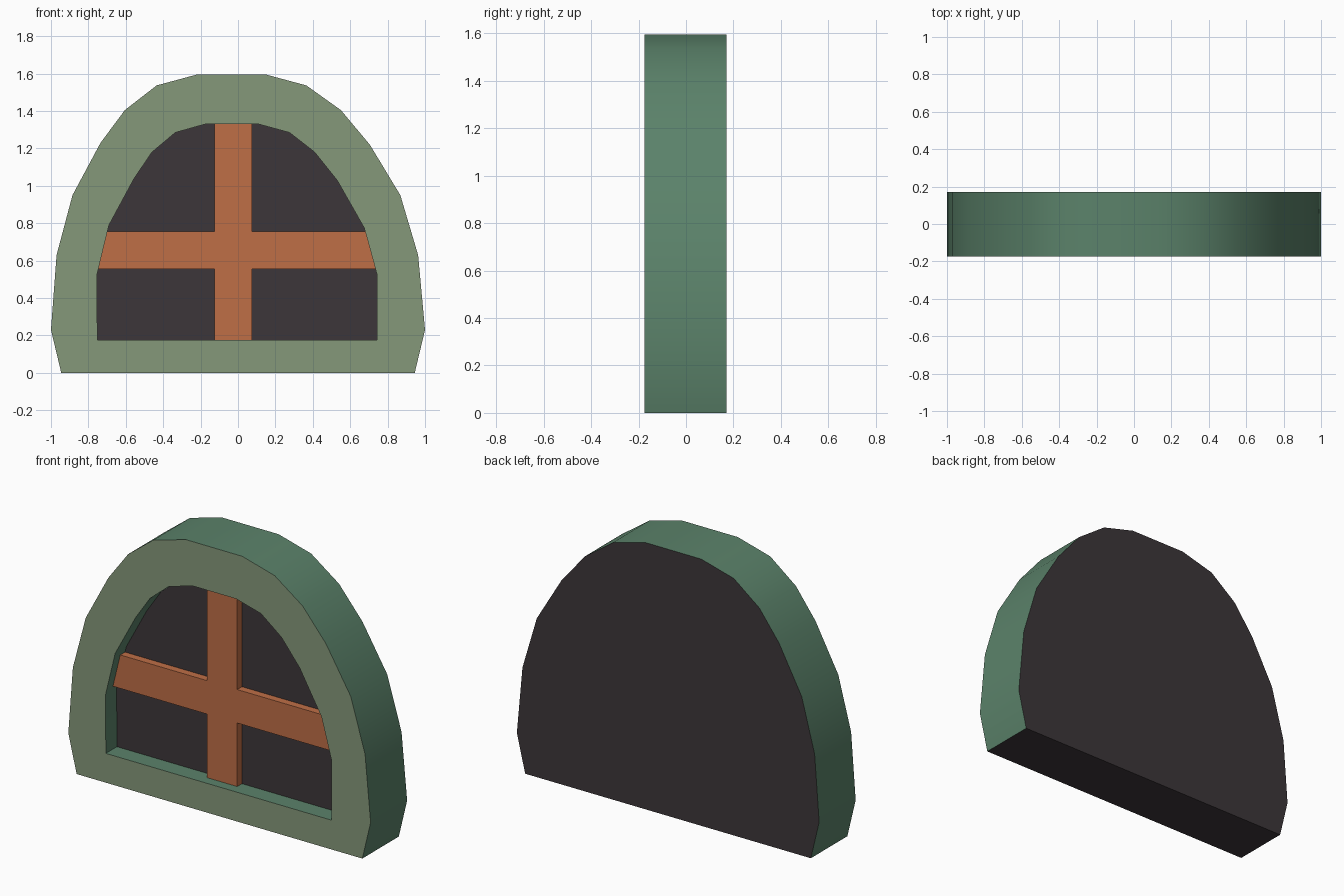
import bpy, bmesh, math

if "Cube" in bpy.data.objects:
    bpy.data.objects.remove(bpy.data.objects["Cube"])

FRONT, BACK = -0.175, 0.17
PANE, BAR = -0.07, -0.115


def material(name, rgb):
    m = bpy.data.materials.new(name)
    m.diffuse_color = (*rgb, 1)
    m.use_nodes = True
    m.node_tree.nodes["Principled BSDF"].inputs["Base Color"].default_value = m.diffuse_color
    return m


def loop(bm, pts, y):
    return [bm.verts.new((x, y, z)) for x, z in pts]


def walls(bm, a, b):
    n = len(a)
    return [bm.faces.new((a[i], a[(i + 1) % n], b[(i + 1) % n], b[i])) for i in range(n)]


def finish(bm, name, mats):
    bmesh.ops.recalc_face_normals(bm, faces=bm.faces)
    me = bpy.data.meshes.new(name)
    bm.to_mesh(me)
    bm.free()
    for m in mats:
        me.materials.append(m)
    ob = bpy.data.objects.new(name, me)
    bpy.context.collection.objects.link(ob)
    return ob


face_green = material("light_green", (0.235, 0.315, 0.195))
side_green = material("deep_green", (0.105, 0.225, 0.145))
dark = material("dark_pane", (0.046, 0.037, 0.042))
orange = material("orange_wood", (0.52, 0.157, 0.061))

# Arch outlines (x, z)
outer = [(-.945, 0), (-1, .23), (-.97, .63), (-.885, .95), (-.735, 1.23), (-.605, 1.405),
         (-.435, 1.537), (-.22, 1.595), (.15, 1.595), (.365, 1.537), (.55, 1.405),
         (.705, 1.22), (.868, .95), (.963, .63), (1, .23), (.945, 0)]
inner = [(-.752, .175), (-.754, .525), (-.69, .79), (-.555, 1.04), (-.46, 1.18), (-.335, 1.285),
         (-.175, 1.33), (.11, 1.33), (.275, 1.285), (.41, 1.18), (.53, 1.03),
         (.675, .775), (.742, .53), (.742, .175)]

# Window body: arch frame with a recessed pane and a closed back
bm = bmesh.new()
of, ob_ = loop(bm, outer, FRONT), loop(bm, outer, BACK)
nf, nb = loop(bm, inner, FRONT), loop(bm, inner, PANE)
for f in walls(bm, of, ob_) + walls(bm, nf, nb):
    f.material_index = 1
    f.smooth = True
for ring in (ob_, nb):
    bm.faces.new(ring).material_index = 2
rim = [bm.edges.get((r[i - 1], r[i])) for r in (of, nf) for i in range(len(r))]
bmesh.ops.triangle_fill(bm, edges=rim, use_beauty=True, normal=(0, -1, 0))
for f in bm.faces:                       # underside is dark
    if f.calc_center_median().z < 0.001:
        f.material_index = 2
body = finish(bm, "window_frame", [face_green, side_green, dark])
bpy.context.view_layer.objects.active = body
body.select_set(True)
bpy.ops.object.shade_smooth_by_angle(angle=math.radians(40))

# Crossed glazing bars, ends tucked into the frame
x0, x1, z0, z1 = -.125, .075, .555, .755
cross = [(x0, .16), (x1, .16), (x1, z0), (.75, z0), (.70, z1), (x1, z1),
         (x1, 1.345), (x0, 1.345), (x0, z1), (-.72, z1), (-.77, z0), (x0, z0)]
bm = bmesh.new()
a, b = loop(bm, cross, BAR), loop(bm, cross, PANE + .01)
walls(bm, a, b)
bm.faces.new(a)
bm.faces.new(b)
finish(bm, "glazing_bars", [orange])
